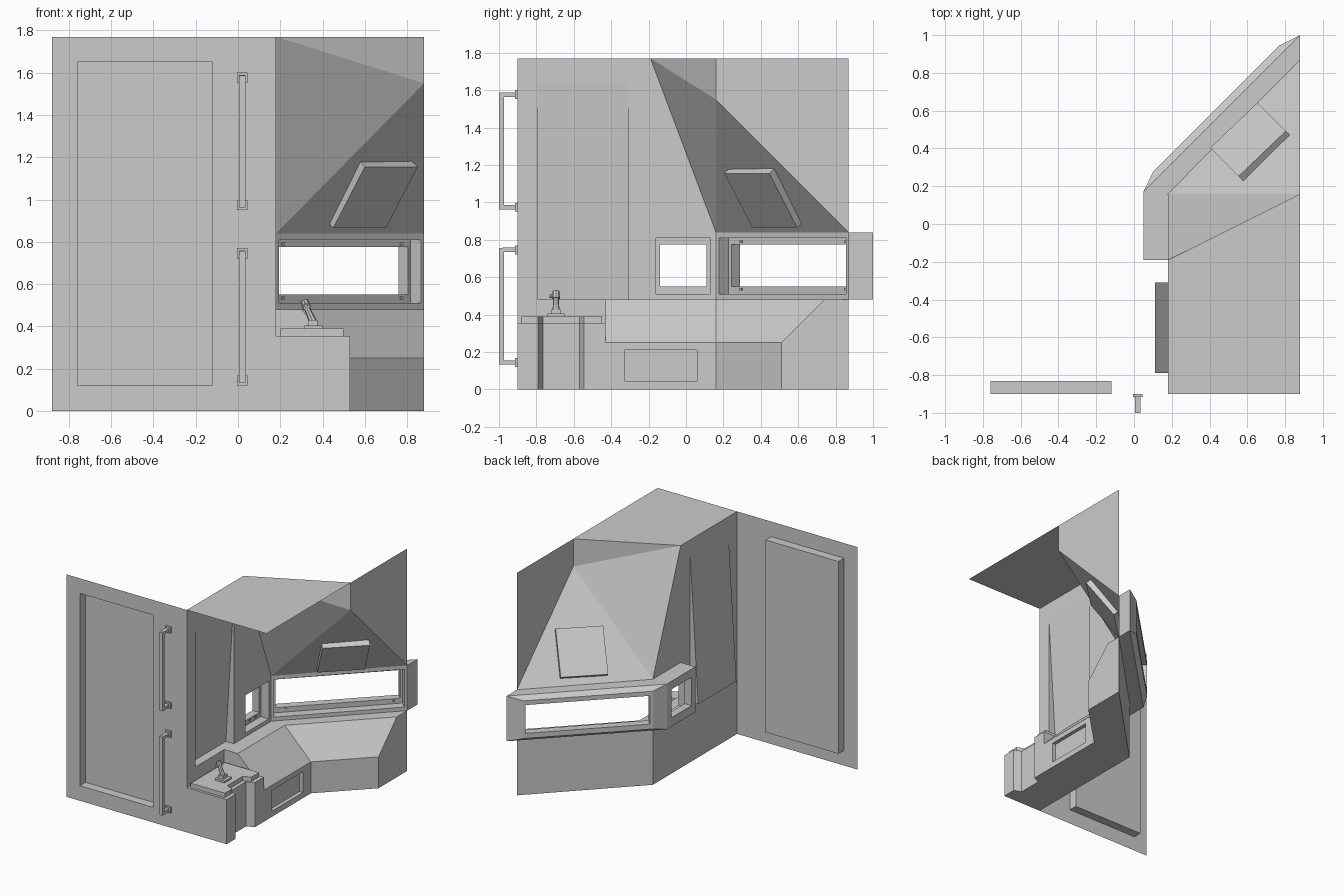
import bpy, bmesh
from mathutils import Vector as V

if "Cube" in bpy.data.objects:
    bpy.data.objects.remove(bpy.data.objects["Cube"])


def finish(name, bm):
    bmesh.ops.remove_doubles(bm, verts=bm.verts, dist=1e-4)
    bmesh.ops.recalc_face_normals(bm, faces=bm.faces)
    me = bpy.data.meshes.new(name)
    bm.to_mesh(me)
    bm.free()
    ob = bpy.data.objects.new(name, me)
    bpy.context.collection.objects.link(ob)
    return ob


def face(bm, *pts):
    bm.faces.new([bm.verts.new(p) for p in pts])


def sheet(bm, normal, *loops):
    """Flat sheet: first loop is the outline, the rest are holes."""
    edges = []
    for loop in loops:
        vs = [bm.verts.new(p) for p in loop]
        edges += [bm.edges.new((vs[i - 1], vs[i])) for i in range(len(vs))]
    bmesh.ops.triangle_fill(bm, use_beauty=True, use_dissolve=False,
                            edges=edges, normal=normal)


def bridge(bm, a, b):
    for i in range(len(a)):
        face(bm, a[i - 1], a[i], b[i], b[i - 1])


def rect(p, q, z0, z1):
    """Upright rectangle between two plan points."""
    return [(*p, z0), (*q, z0), (*q, z1), (*p, z1)]


def block(bm, o, u, v, w):
    o, u, v, w = map(V, (o, u, v, w))
    a = [o, o + u, o + u + v, o + v]
    b = [p + w for p in a]
    face(bm, *a)
    face(bm, *b)
    bridge(bm, a, b)


def box(bm, lo, hi):
    d = V(hi) - V(lo)
    block(bm, lo, (d.x, 0, 0), (0, d.y, 0), (0, 0, d.z))


def prism(bm, plan, z0, z1):
    a = [(*p, z0) for p in plan]
    b = [(*p, z1) for p in plan]
    face(bm, *a)
    face(bm, *b)
    bridge(bm, a, b)


def rod(bm, p, q, r1, r2, n=8):
    p, q = V(p), V(q)
    m = (q - p).to_track_quat('Z', 'Y').to_matrix().to_4x4()
    m.translation = (p + q) / 2
    bmesh.ops.create_cone(bm, cap_ends=True, segments=n, radius1=r1,
                          radius2=r2, depth=(q - p).length, matrix=m)


# key corners of the cabin shell
A, B = (.18, -.19, 1.77), (.18, .16, .84)
C, D, E = (.88, .16, 1.55), (.88, .87, .84), (.88, .16, 1.77)

# rear wall with recessed door
bm = bmesh.new()
hole = rect((-.76, -.9), (-.12, -.9), .12, 1.65)
back = rect((-.76, -.83), (-.12, -.83), .12, 1.65)
bridge(bm, rect((-.88, -.9), (.18, -.9), 0, 1.77), hole)
bridge(bm, hole, back)
face(bm, *back)
finish("door_wall", bm)

# pull handles
for name, z0, z1 in (("lower_handle", .12, .77), ("upper_handle", .95, 1.6)):
    bm = bmesh.new()
    box(bm, (.005, -1, z0 + .013), (.035, -.972, z1 - .013))
    for z in (z0 + .024, z1 - .024):
        box(bm, (.005, -.98, z - .012), (.035, -.91, z + .012))
        box(bm, (-.004, -.915, z - .024), (.046, -.9, z + .024))
    finish(name, bm)

# side wall with slanted pocket and window opening
bm = bmesh.new()
pocket = rect((.18, -.79), (.18, -.31), .48, 1.64)
outline = [(.18, y, z) for y, z in
           ((-.9, 0), (.16, 0), (.16, .84), (-.19, 1.77), (-.9, 1.77))]
sheet(bm, (1, 0, 0), outline, pocket, rect((.18, -.16), (.18, .13), .51, .81))
p0, p1 = (.11, -.79, .48), (.11, -.31, .48)
face(bm, p0, p1, pocket[2], pocket[3])
face(bm, p0, p1, pocket[1], pocket[0])
face(bm, p0, pocket[0], pocket[3])
face(bm, p1, pocket[1], pocket[2])
finish("side_wall", bm)

# diagonal front wall
bm = bmesh.new()
bridge(bm, rect(B[:2], D[:2], 0, .84),
       rect((.195, .176), (.865, .855), .51, .81))
finish("front_wall", bm)

# roof, sloping hood and flat end fin
bm = bmesh.new()
face(bm, (.18, -.9, 1.77), (.88, -.9, 1.77), E, A)
for tri in ((A, E, C), (A, C, B), (B, C, D)):
    face(bm, *tri)
face(bm, E, (.88, .87, 1.77), D, C)
finish("roof_and_hood", bm)

# window boxes: outer shell, outer rim, hole, inner ring, shaft
windows = {
    "side_window": [((.18, -.19), (.18, .16), .48, .84),
                    ((.05, -.19), (.05, .17), .48, .84),
                    ((.05, -.14), (.05, .11), .55, .775),
                    ((.11, -.14), (.11, .11), .55, .775),
                    ((.11, -.16), (.11, .13), .51, .81),
                    ((.18, -.16), (.18, .13), .51, .81)],
    "front_window": [((.18, .16), (.88, .87), .48, .84),
                     ((.05, .17), (.88, 1.0), .48, .84),
                     ((.10, .275), (.77, .945), .51, .81),
                     ((.115, .29), (.76, .935), .55, .775),
                     ((.16, .243), (.803, .89), .55, .775),
                     ((.145, .228), (.815, .905), .51, .81),
                     ((.195, .176), (.865, .855), .51, .81)],
}
for name, layers in windows.items():
    bm = bmesh.new()
    loops = [rect(*l) for l in layers]
    for a, b in zip(loops, loops[1:]):
        bridge(bm, a, b)
    finish(name, bm)

# window bolts
bm = bmesh.new()
for z in (.535, .79):
    for y in (-.09, -.015, .06):
        box(bm, (.108, y - .007, z - .007), (.116, y + .007, z + .007))
    for x in (.205, .765):
        block(bm, (x, x + .085, z - .007), (.012, .012, 0),
              (.006, -.006, 0), (0, 0, .014))
finish("window_bolts", bm)

# console along the side and front walls
bm = bmesh.new()
start = [(.53, -.43, .25), (.30, -.43, .48), (.18, -.43, .48)]
turn = [(.53, .16, .25), (.30, .16, .48), (.18, .16, .48)]
end = [(.88, .51, .25), (.88, .74, .48), (.88, .87, .48)]
for a, b in ((start, turn), (turn, end)):
    for i in range(2):
        face(bm, a[i], a[i + 1], b[i + 1], b[i])
face(bm, *start, (.18, -.43, 0), (.53, -.43, 0))
face(bm, *end, (.88, .87, 0), (.88, .51, 0))
face(bm, *rect((.53, .16), (.88, .51), 0, .25))
hole = rect((.53, -.33), (.53, .06), .045, .21)
back = rect((.50, -.33), (.50, .06), .045, .21)
bridge(bm, rect((.53, -.43), (.53, .16), 0, .25), hole)
bridge(bm, hole, back)
face(bm, *back)
face(bm, (.18, -.43, 0), (.53, -.43, 0), (.53, .16, 0), (.88, .51, 0),
     (.88, .87, 0), (.18, .16, 0))
finish("console", bm)


# armrest pedestal and its tray, both notched
def notched(x0, x1, y0, y1):
    return [(x0, y0), (x1, y0), (x1, -.79), (x1 - .06, -.765),
            (x1 - .06, -.57), (x1, -.545), (x1, y1), (x0, y1)]


bm = bmesh.new()
prism(bm, notched(.18, .53, -.9, -.43), 0, .355)
finish("armrest", bm)
bm = bmesh.new()
prism(bm, notched(.20, .50, -.88, -.45), .355, .39)
finish("armrest_tray", bm)

# control stick
bm = bmesh.new()
box(bm, (.315, -.74, .39), (.40, -.65, .405))
box(bm, (.33, -.72, .405), (.375, -.67, .43))
rod(bm, (.355, -.695, .42), (.325, -.695, .49), .019, .014)
rod(bm, (.327, -.695, .485), (.312, -.695, .525), .021, .018)
rod(bm, (.32, -.70, .502), (.32, -.73, .498), .011, .009)
finish("control_stick", bm)

# overhead screen passing through the hood
bm = bmesh.new()
block(bm, (.45, .355, .865), (.25, .24, 0), (.15, -.15, .29),
      (-.047, .047, .047))
finish("overhead_screen", bm)
